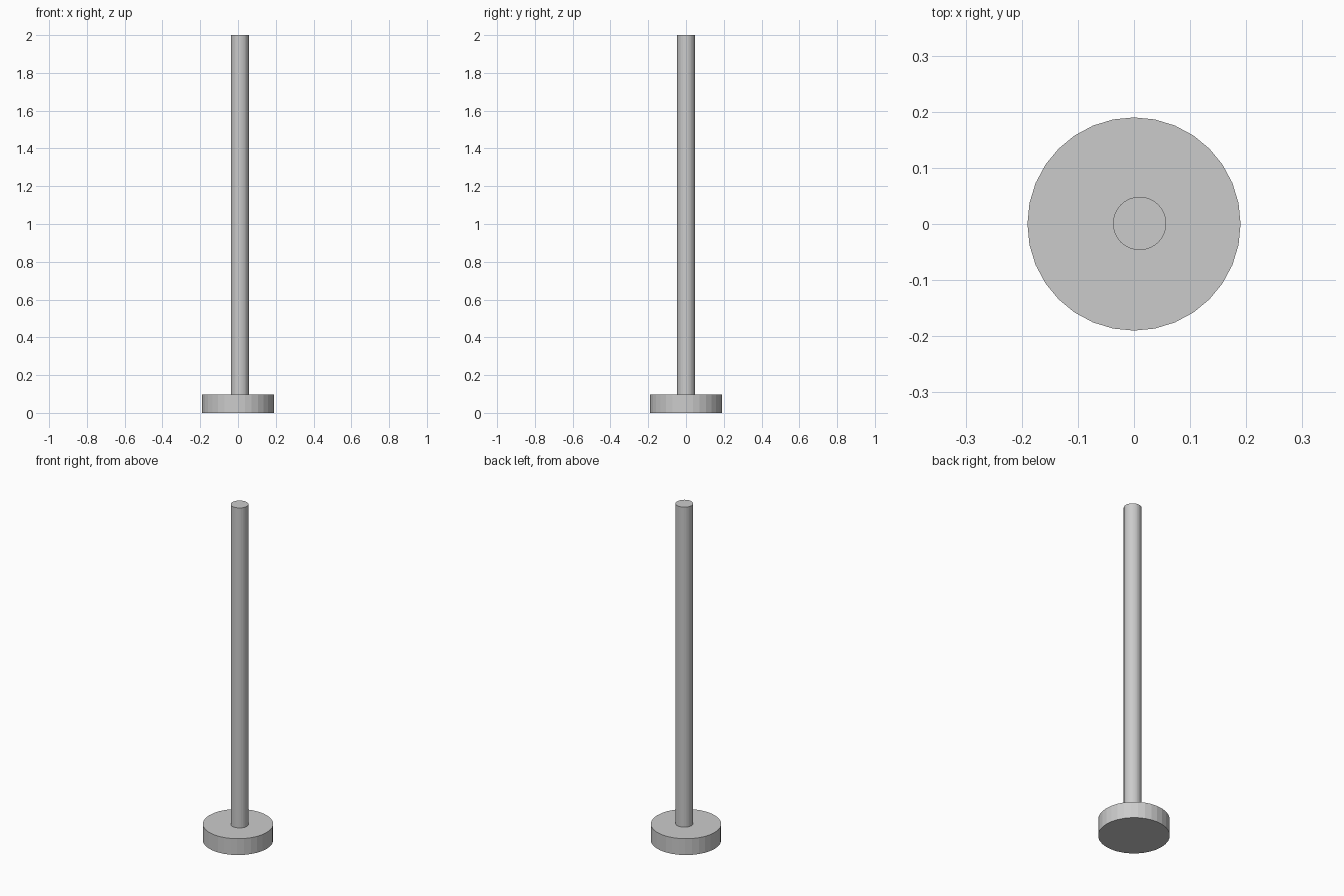
import bpy

if "Cube" in bpy.data.objects:
    bpy.data.objects.remove(bpy.data.objects["Cube"])


def cylinder(name, radius, bottom, top, x=0.0, y=0.0):
    """Flat-shaded 32-sided upright cylinder between two heights."""
    bpy.ops.mesh.primitive_cylinder_add(
        vertices=32, radius=radius, depth=top - bottom,
        location=(x, y, (bottom + top) / 2))
    bpy.context.object.name = name


# Heavy round foot
cylinder("base_disc", 0.19, 0.0, 0.097)

# Upright post, set very slightly off centre
cylinder("post", 0.0475, 0.09, 2.0, x=0.01, y=0.001)
